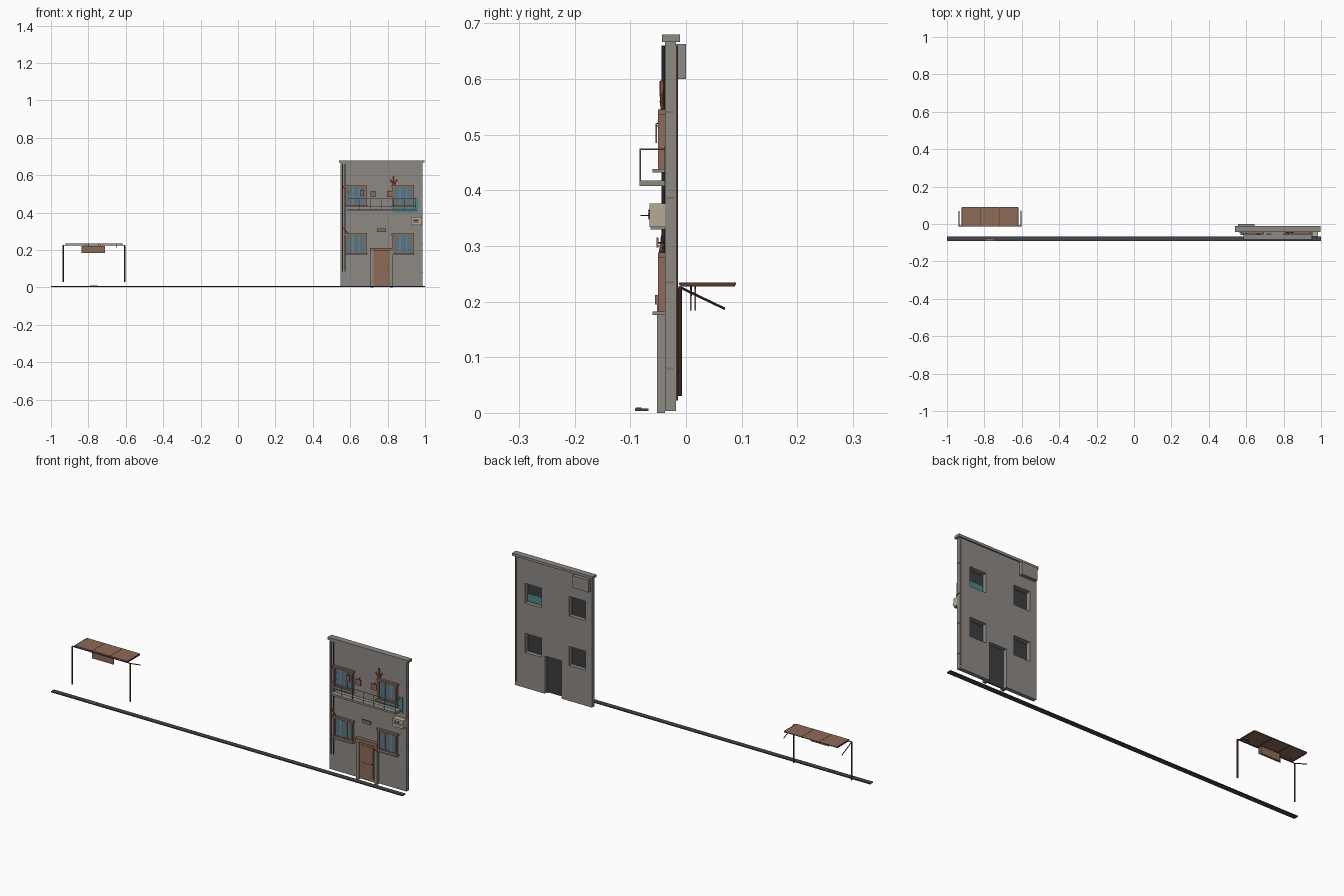
import bpy, bmesh
from mathutils import Vector

if "Cube" in bpy.data.objects:
    bpy.data.objects.remove(bpy.data.objects["Cube"])


def material(name, r, g, b):
    m = bpy.data.materials.new(name)
    m.use_nodes = True
    m.diffuse_color = (r, g, b, 1)
    m.node_tree.nodes["Principled BSDF"].inputs["Base Color"].default_value = (r, g, b, 1)
    return m


PLASTER = material("grey plaster", .27, .25, .23)
WOOD = material("brown wood", .27, .145, .095)
DARK_WOOD = material("dark wood", .08, .045, .032)
ASPHALT = material("dark asphalt", .06, .063, .07)
IRON = material("dark iron", .045, .048, .052)
GLASS = material("blue glass", .1, .18, .24)
TEAL = material("teal cloth", .07, .25, .27)
BEIGE = material("beige metal", .46, .41, .29)
ORANGE = material("orange red", .36, .1, .055)


def finish(name, bm, mat):
    mesh = bpy.data.meshes.new(name)
    bm.to_mesh(mesh)
    bm.free()
    mesh.materials.append(mat)
    ob = bpy.data.objects.new(name, mesh)
    bpy.context.collection.objects.link(ob)
    return ob


def box(name, x, y, z, mat):
    """Box from (low, high) pairs on each axis."""
    bm = bmesh.new()
    bmesh.ops.create_cube(bm, size=1)
    for v in bm.verts:
        v.co = [pair[0] if c < 0 else pair[1] for c, pair in zip(v.co, (x, y, z))]
    return finish(name, bm, mat)


def rod(name, a, b, radius, mat, sides=8):
    a, b = Vector(a), Vector(b)
    bm = bmesh.new()
    bmesh.ops.create_cone(bm, cap_ends=True, segments=sides, radius1=radius,
                          radius2=radius, depth=(b - a).length)
    turn = (b - a).to_track_quat('Z', 'Y')
    for v in bm.verts:
        v.co = turn @ v.co + (a + b) / 2
    return finish(name, bm, mat)


FRONT, BACK = -.038, -.018

# Facade wall: a grid of panels with window and door cells left open
xs = [.547, .585, .677, .72, .816, .836, .928, .986]
zs = [.003, .185, .197, .283, .44, .54, .668]
bm = bmesh.new()
grid = [[bm.verts.new((x, FRONT, z)) for z in zs] for x in xs]
for i in range(len(xs) - 1):
    for k in range(len(zs) - 1):
        window = i in (1, 5) and k in (1, 2, 4)
        door = i == 3 and k < 2
        if not (window or door):
            bm.faces.new((grid[i][k], grid[i + 1][k], grid[i + 1][k + 1], grid[i][k + 1]))
wall = finish("facade_wall", bm, PLASTER)
solid = wall.modifiers.new("thickness", 'SOLIDIFY')
solid.thickness = BACK - FRONT
solid.offset = -1

box("cornice", (.54, .998), (-.043, -.011), (.667, .68), PLASTER)
box("rear_box", (.555, .645), (BACK, 0), (.6, .663), PLASTER)


def window(name, x0, z0, z1):
    x1, fw = x0 + .112, .01
    # Frame
    for side, a in (("left", x1 - fw), ("right", x0)):
        box(f"{name}_{side}_jamb", (a, a + fw), (-.05, FRONT), (z0, z1), WOOD)
    box(name + "_head", (x0 - .004, x1 + .004), (-.05, FRONT), (z1 - fw, z1), WOOD)
    box(name + "_bottom_rail", (x0, x1), (-.047, FRONT), (z0, z0 + .006), WOOD)
    box(name + "_sill", (x0 - .006, x1 + .006), (-.06, FRONT), (z0 - .006, z0), PLASTER)
    # Glazing with a dark backing
    box(name + "_glass", (x0 + fw, x1 - fw), (-.043, -.042), (z0, z1 - fw), GLASS)
    box(name + "_backing", (x0 + fw, x1 - fw), (-.0415, -.0405), (z0, z1 - fw), IRON)
    for t in (.36, .68):
        c = x0 + t * (x1 - x0)
        box(name + "_mullion", (c - .002, c + .002), (-.046, -.042), (z0, z1 - fw), PLASTER)


for side, x in (("right", .575), ("left", .826)):
    window(f"lower_{side}_window", x, .182, .288)
    window(f"upper_{side}_window", x, .438, .545)

# Door with jambs, lintel and panels
for x in (.708, .812):
    box("door_jamb", (x, x + .016), (-.052, FRONT), (0, .198), PLASTER)
box("door_lintel", (.706, .83), (-.056, FRONT), (.195, .212), WOOD)
box("door_leaf", (.724, .812), (-.045, -.04), (.004, .195), WOOD)
box("door_backing", (.72, .816), (-.0395, -.037), (.004, .197), IRON)
for z0, z1 in ((.02, .09), (.105, .18)):
    box("door_panel", (.735, .801), (-.047, -.045), (z0, z1), WOOD)
rod("door_knob", (.8, -.052, .098), (.8, -.045, .098), .003, IRON)

# Balcony with railing
box("balcony_slab", (.585, .955), (-.084, FRONT), (.408, .418), PLASTER)
for i in range(7):
    x = .588 + i * .0605
    rod("railing_post", (x, -.082, .418), (x, -.082, .474), .0014, PLASTER, 6)
rod("railing_top", (.587, -.082, .474), (.953, -.082, .474), .0018, PLASTER, 6)
rod("railing_middle", (.587, -.082, .432), (.953, -.082, .432), .0012, WOOD, 6)
for x in (.588, .951):
    rod("railing_side", (x, -.082, .474), (x, FRONT, .474), .0015, PLASTER, 6)

# Cloth hung behind the upper left window
box("hung_cloth", (.828, .965), (-.0398, -.0385), (.4, .48), TEAL)

# Wall plates and ornament
for x, w, z in ((.655, .018, .49), (.708, .028, .485), (.796, .03, .485)):
    box("wall_plate", (x, x + w), (-.055, -.052), (z, z + .03), WOOD)
    rod("plate_hanger", (x + w / 2, -.053, z + .03), (x + w / 2, FRONT, z + .034), .001, IRON, 6)
box("name_plaque", (.742, .79), (-.053, -.049), (.297, .315), WOOD)
for x in (.75, .782):
    rod("plaque_pin", (x, -.05, .306), (x, FRONT, .306), .0015, IRON, 6)
for x, z in ((.815, .575), (.85, .575), (.833, .597), (.842, .56)):
    rod("ornament_leaf", (.832, -.042, .545), (x, -.044, z), .004, ORANGE, 5)
for z in (.3, .52):
    rod("wall_hook", (.562, -.042, z + .018), (.588, -.046, z - .012), .003, ORANGE, 5)

# Air conditioner
box("cooler_body", (.925, .985), (-.066, -.036), (.334, .376), BEIGE)
box("cooler_grille", (.935, .966), (-.067, -.066), (.348, .366), IRON)
for i in range(3):
    z = .351 + i * .006
    box("cooler_slat", (.935, .966), (-.068, -.067), (z, z + .002), BEIGE)
rod("cooler_pipe", (.975, -.066, .355), (.975, -.082, .355), .001, IRON, 6)
for x in (.932, .974):
    box("cooler_bracket", (x, x + .005), (-.064, FRONT), (.33, .334), PLASTER)

# Pipes with straps
for x in (.558, .572):
    rod("front_downpipe", (x, -.041, .085), (x, -.041, .66), .003, IRON)
rod("rear_pipe", (.981, -.0175, .022), (.981, -.0175, .66), .003, WOOD)
for z in (.08, .235, .386, .541):
    box("pipe_strap", (.985, .988), (-.036, -.022), (z - .002, z + .002), WOOD)

# Road strip and patch
box("road_strip", (-1, 1), (-.092, -.067), (.003, .008), ASPHALT)
box("road_patch", (-.79, -.75), (-.09, -.08), (.007, .0095), WOOD)

# Stall: posts, braces and beam
for x in (-.935, -.605):
    rod("stall_post", (x, -.011, .03), (x, -.011, .225), .0035, DARK_WOOD)
    rod("stall_brace", (x, -.009, .225), (x, .07, .187), .0022, DARK_WOOD)
rod("stall_beam", (-.937, -.011, .226), (-.603, -.011, .226), .0025, DARK_WOOD)

# Stall roof of three panels with ribs
step = .1
for i in range(3):
    x = -.92 + i * step
    box("roof_panel", (x + .001, x + step - .001), (-.013, .09), (.23, .234), WOOD)
for i in range(4):
    x = -.92 + i * step
    box("roof_rib", (x - .002, x + .002), (-.01, .088), (.2275, .2345), DARK_WOOD)

# Hanging boards
for name, y, x0, x1 in (("front", .007, -.836, -.712), ("rear", .015, -.825, -.72)):
    box(f"hanging_board_{name}", (x0, x1), (y, y + .003), (.184, .222), WOOD)
    for x in (x0 + .025, x1 - .025):
        rod("board_hanger", (x, y + .0015, .22), (x, y + .0015, .231), .0012, IRON, 6)
for x in (-.89, -.65):
    rod("roof_hook", (x, .01, .21), (x, .01, .231), .0012, IRON, 6)
